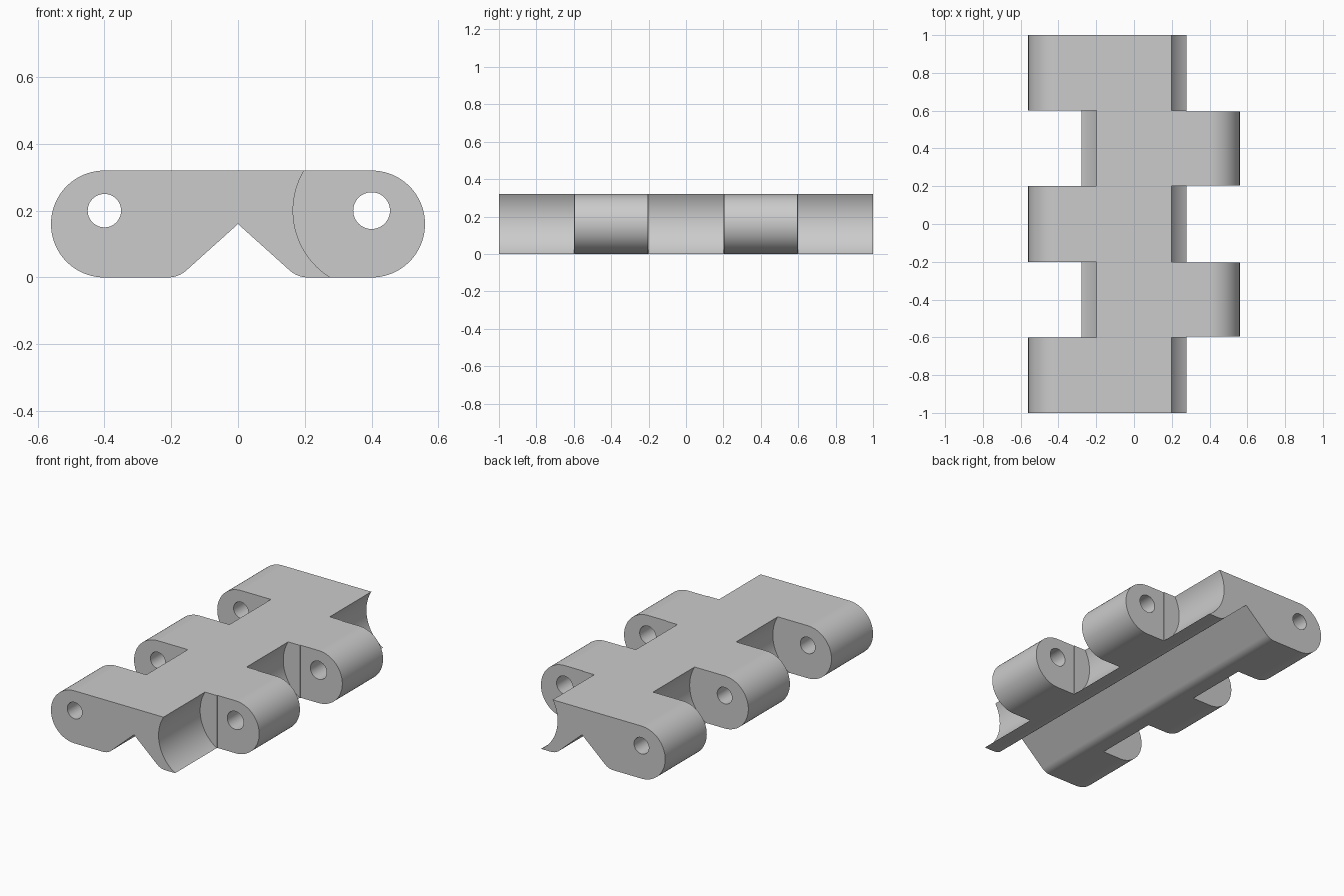
import bpy, bmesh
from math import sin, cos, pi, radians
from mathutils import Vector

if "Cube" in bpy.data.objects:
    bpy.data.objects.remove(bpy.data.objects["Cube"])

R = 0.16            # knuckle radius, half the plate height
PIN_X, PIN_Z = 0.4, 0.2
CLEAR_R = 0.235     # radius of the concave clearance around a knuckle
STEP = 0.004        # side play on the +x knuckles

grey = bpy.data.materials.new("light grey")
grey.use_nodes = True
grey.diffuse_color = (0.6, 0.6, 0.6, 1)
grey.node_tree.nodes["Principled BSDF"].inputs["Base Color"].default_value = (0.6, 0.6, 0.6, 1)


def extrude_profile(name, points, y0, y1):
    """Solid made by pushing an x-z outline from y0 to y1."""
    bm = bmesh.new()
    face = bm.faces.new([bm.verts.new((x, y0, z)) for x, z in points])
    ext = bmesh.ops.extrude_face_region(bm, geom=[face])["geom"]
    verts = [v for v in ext if isinstance(v, bmesh.types.BMVert)]
    bmesh.ops.translate(bm, verts=verts, vec=(0, y1 - y0, 0))
    bmesh.ops.recalc_face_normals(bm, faces=bm.faces)
    mesh = bpy.data.meshes.new(name)
    bm.to_mesh(mesh)
    bm.free()
    mesh.materials.append(grey)
    obj = bpy.data.objects.new(name, mesh)
    bpy.context.collection.objects.link(obj)
    return obj


def circle(cx, cz, r, n):
    return [(cx + r * cos(2 * pi * i / n), cz + r * sin(2 * pi * i / n)) for i in range(n)]


def cut(target, points, y0, y1):
    """Subtract an extruded outline from the target."""
    cutter = extrude_profile("cutter", points, y0, y1)
    cutter.hide_render = True
    mod = target.modifiers.new("cut", "BOOLEAN")
    mod.operation, mod.solver, mod.object = "DIFFERENCE", "EXACT", cutter
    bpy.context.view_layer.objects.active = target
    bpy.ops.object.modifier_apply(modifier=mod.name)
    bpy.data.objects.remove(cutter)


# Right half of the outline: notch apex, rounded foot, round end
apex, corner = Vector((0, R)), Vector((0.178, 0))
foot_in = corner + (apex - corner).normalized() * 0.033
foot_out = corner + Vector((0.033, 0))
half = []
for i in range(9):
    t = i / 8
    p = foot_in * (1 - t) ** 2 + corner * 2 * t * (1 - t) + foot_out * t * t
    half.append((p.x, p.y))
for i in range(49):
    a = -pi / 2 + pi * i / 48
    half.append((PIN_X + R * cos(a), R + R * sin(a)))
outline = [tuple(apex)] + half + [(-x, z) for x, z in reversed(half)]

hinge = extrude_profile("hinge_leaf", outline, -1, 1)

# Gaps between knuckles, alternating on the two sides
right_gaps = [(-1.1, -0.6), (-0.2, 0.2), (0.6, 1.1)]
left_gaps = [(-0.6, -0.2), (0.2, 0.6)]
for side, gaps in ((1, right_gaps), (-1, left_gaps)):
    for y0, y1 in gaps:
        cut(hinge, circle(side * PIN_X, PIN_Z, CLEAR_R, 128), y0, y1)

# Slight side play on the +x knuckles
for y0, y1 in right_gaps:
    box = [(0.278, -0.1), (0.7, -0.1), (0.7, 0.5), (0.278, 0.5)]
    cut(hinge, box, y0 - STEP, y1 + STEP)

# Pin holes
for x, r in ((-PIN_X, 0.05), (PIN_X, 0.055)):
    cut(hinge, circle(x, PIN_Z, r, 48), -1.2, 1.2)

bpy.ops.object.select_all(action="DESELECT")
hinge.select_set(True)
bpy.context.view_layer.objects.active = hinge
bpy.ops.object.shade_smooth_by_angle(angle=radians(30))
weighted = hinge.modifiers.new("weighted normals", "WEIGHTED_NORMAL")
weighted.keep_sharp = True
